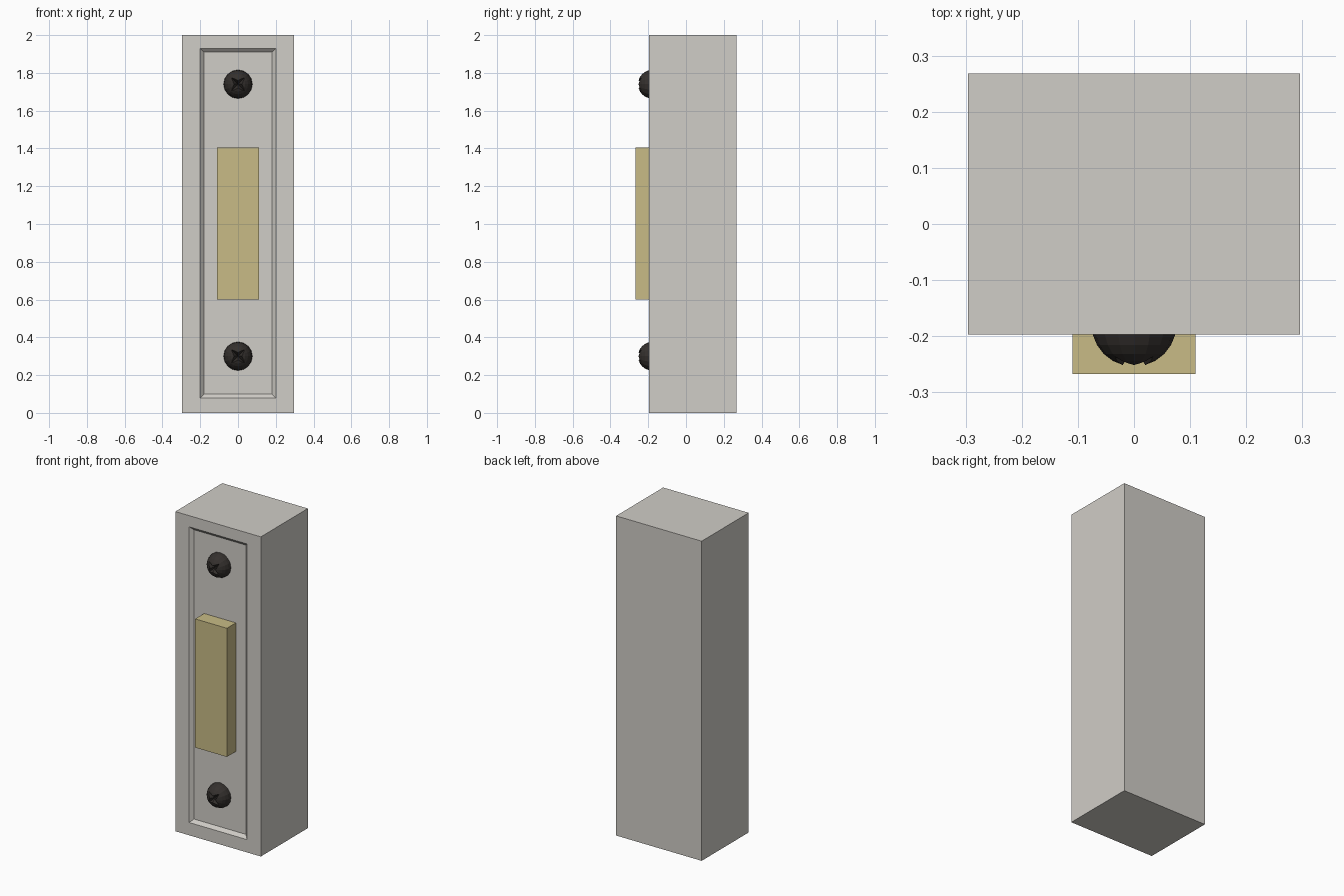
import bpy, bmesh, math
from mathutils import Matrix, Vector

if "Cube" in bpy.data.objects:
    bpy.data.objects.remove(bpy.data.objects["Cube"])

FRONT, BACK, FLOOR = -0.197, 0.268, -0.178


def material(name, color):
    m = bpy.data.materials.new(name)
    m.diffuse_color = color
    m.use_nodes = True
    m.node_tree.nodes["Principled BSDF"].inputs["Base Color"].default_value = m.diffuse_color
    return m


def add(name, bm, mat=None):
    bmesh.ops.recalc_face_normals(bm, faces=bm.faces)
    me = bpy.data.meshes.new(name)
    bm.to_mesh(me)
    bm.free()
    if mat:
        me.materials.append(mat)
    ob = bpy.data.objects.new(name, me)
    bpy.context.collection.objects.link(ob)
    return ob


def box(lo, hi):
    lo, hi = Vector(lo), Vector(hi)
    bm = bmesh.new()
    bmesh.ops.create_cube(bm, size=1, matrix=Matrix.Translation((lo + hi) / 2)
                          @ Matrix.Diagonal((*(hi - lo), 1)))
    return bm


plate = material("warm_grey", (0.63, 0.61, 0.57, 1))
gold = material("pale_gold", (0.58, 0.50, 0.24, 1))
dark = material("dark_metal", (0.035, 0.03, 0.027, 1))

# Housing with a shallow front recess that has sloped walls
bm = box((-0.296, FRONT, 0), (0.296, BACK, 2))
face = min(bm.faces, key=lambda f: f.calc_center_median().y)
bmesh.ops.inset_region(bm, faces=[face], thickness=0.01)
for half_w, z0, z1, y in ((0.2, 0.08, 1.93, FRONT), (0.18, 0.1, 1.91, FLOOR)):
    if y == FLOOR:
        bmesh.ops.inset_region(bm, faces=[face], thickness=0.01)
    for v in face.verts:
        v.co = (math.copysign(half_w, v.co.x), y, z1 if v.co.z > 1 else z0)
add("housing", bm, plate)

# Push button
add("push_button", box((-0.11, -0.267, 0.6), (0.11, FLOOR + 0.01, 1.405)), gold)

# Domed screw head, facing -y
bm = bmesh.new()
bmesh.ops.create_uvsphere(bm, u_segments=16, v_segments=12, radius=0.076,
                          matrix=Matrix.Rotation(math.pi / 2, 4, 'X'))
screw = add("upper_screw", bm, dark)

# Four-pointed tapered drive recess
bm = bmesh.new()
ring = []
for i in range(8):
    a = math.pi / 4 * i + math.pi / 4
    r = 0.15 if i % 2 == 0 else 0.035
    ring.append(bm.verts.new((r * math.cos(a), -0.1, r * math.sin(a))))
tip = bm.verts.new((0, -0.038, 0))
bm.faces.new(ring)
for i in range(8):
    bm.faces.new((ring[i], ring[(i + 1) % 8], tip))
cutter = add("drive_cutter", bm)
cutter.hide_render = True

# Cut the recess, then place the two screws
mod = screw.modifiers.new("drive", 'BOOLEAN')
mod.operation, mod.solver, mod.object = 'DIFFERENCE', 'EXACT', cutter
deps = bpy.context.evaluated_depsgraph_get()
head = bpy.data.meshes.new_from_object(screw.evaluated_get(deps))
screw.modifiers.clear()
bpy.data.objects.remove(cutter)
head.materials.clear()
head.materials.append(dark)
screw.data = head
lower = bpy.data.objects.new("lower_screw", head)
bpy.context.collection.objects.link(lower)
for ob, z in ((screw, 1.74), (lower, 0.3)):
    ob.location = (0, FLOOR, z)
